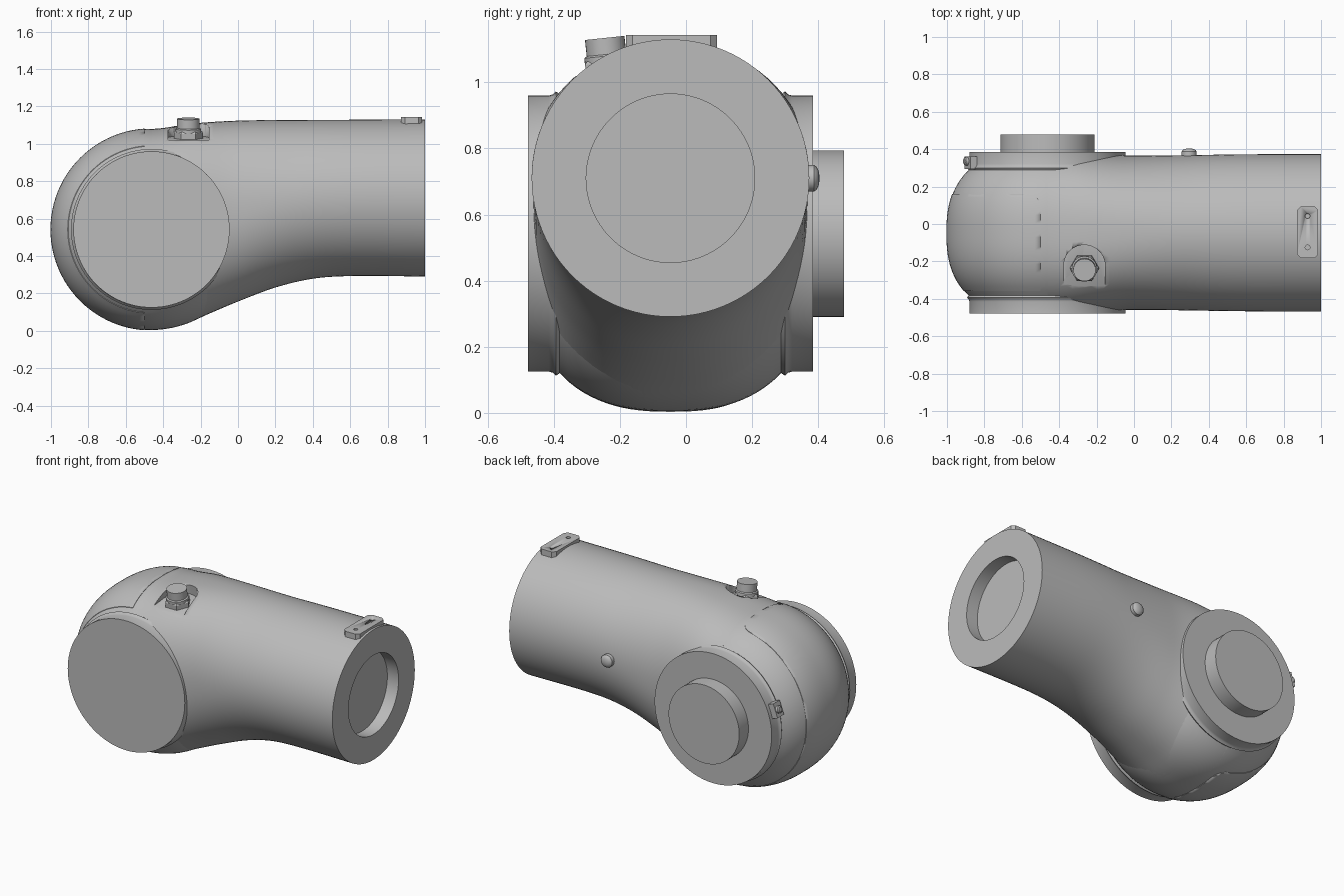
import bpy, bmesh, math
from math import sin, cos, pi
from mathutils import Matrix, Vector

if "Cube" in bpy.data.objects:
    bpy.data.objects.remove(bpy.data.objects["Cube"], do_unlink=True)

grey = bpy.data.materials.new("light_grey")
grey.use_nodes = True
grey.diffuse_color = (0.5, 0.5, 0.5, 1)
grey.node_tree.nodes["Principled BSDF"].inputs["Base Color"].default_value = (0.5, 0.5, 0.5, 1)

MID_Y = -0.047                           # middle plane of the joint and tube
JX, JZ, JR = -0.4625, 0.5425, 0.5375     # joint axis and bulge radius
BULGE_W, BULGE_N = 0.46, 2.5             # bulge half width and squareness


def finish(name, bm, angle=30):
    bmesh.ops.recalc_face_normals(bm, faces=bm.faces)
    me = bpy.data.meshes.new(name)
    bm.to_mesh(me)
    bm.free()
    ob = bpy.data.objects.new(name, me)
    bpy.context.collection.objects.link(ob)
    me.materials.append(grey)
    bpy.ops.object.select_all(action='DESELECT')
    ob.select_set(True)
    bpy.context.view_layer.objects.active = ob
    bpy.ops.object.shade_smooth_by_angle(angle=math.radians(angle))
    return ob


def skin(bm, rings):
    """Join equal closed rings of points and cap both ends."""
    vs = [[bm.verts.new(p) for p in r] for r in rings]
    n = len(vs[0])
    for a, b in zip(vs, vs[1:]):
        for i in range(n):
            bm.faces.new((a[i], a[(i + 1) % n], b[(i + 1) % n], b[i]))
    bm.faces.new(vs[0])
    bm.faces.new(vs[-1])
    return bm


def turned(name, profile, matrix=Matrix(), n=32):
    """Lathe (radius, height) pairs about local z."""
    rings = [[matrix @ Vector((r * cos(2 * pi * i / n), r * sin(2 * pi * i / n), h))
              for i in range(n)] for r, h in profile]
    return finish(name, skin(bmesh.new(), rings))


def prism(name, outline, z0, z1, matrix=Matrix()):
    rings = [[matrix @ Vector((x, y, z)) for x, y in outline] for z in (z0, z1)]
    return finish(name, skin(bmesh.new(), rings))


def carve(target, cutter, operation='DIFFERENCE', keep=False):
    mod = target.modifiers.new("cut", 'BOOLEAN')
    mod.operation, mod.solver, mod.object = operation, 'EXACT', cutter
    bpy.context.view_layer.objects.active = target
    bpy.ops.object.modifier_apply(modifier=mod.name)
    if not keep:
        bpy.data.objects.remove(cutter, do_unlink=True)


def arc(cx, cy, r, a0, a1, n=10):
    return [(cx + r * cos(a0 + (a1 - a0) * i / n), cy + r * sin(a0 + (a1 - a0) * i / n))
            for i in range(n + 1)]


def along_y(x, y, z):
    return Matrix.Translation((x, y, z)) @ Matrix.Rotation(-pi / 2, 4, 'X')


def smooth(x, a, b):
    t = min(max((x - a) / (b - a), 0), 1)
    return t * t * (3 - 2 * t)


def curve(x, pts):
    """Smooth interpolation through (x, value) points."""
    for i in range(len(pts) - 1):
        if x <= pts[i + 1][0]:
            break
    p = [pts[min(max(j, 0), len(pts) - 1)] for j in range(i - 1, i + 3)]
    h = p[2][0] - p[1][0]
    m1 = (p[2][1] - p[0][1]) / (p[2][0] - p[0][0]) * h if i > 0 else 0
    m2 = (p[3][1] - p[1][1]) / (p[3][0] - p[1][0]) * h
    t = (x - p[1][0]) / h
    return ((1 + 2 * t) * (1 - t) ** 2 * p[1][1] + t * (1 - t) ** 2 * m1
            + t * t * (3 - 2 * t) * p[2][1] + t * t * (t - 1) * m2)


def bulge(y):
    return JR * (1 - (abs(y) / BULGE_W) ** BULGE_N) ** (1 / BULGE_N)


# Joint housing: bulged drum with a flat flange at each end
half = [(0.4175, -0.431), (0.4175, -0.368), (0.421, -0.356), (0.43, -0.347)]
steps = [-0.335 + 0.67 * i / 28 for i in range(29)]
drum = half + [(bulge(y), y) for y in steps] + [(r, -h) for r, h in reversed(half)]
housing = turned("joint_housing", drum, along_y(JX, MID_Y, JZ), 96)

# Arm tube: loft from the drum section to a round tube with a bored end
TOP = [(JX, 1.08), (-0.25, 1.108), (0, 1.124), (0.4, 1.128), (1, 1.13)]
BOTTOM = [(JX, 0.005), (-0.3, 0.03), (-0.15, 0.094), (0, 0.157), (0.2, 0.232),
          (0.4, 0.279), (0.6, 0.293), (1, 0.291)]
SEG = 96


def section(x):
    top, bot = curve(x, TOP), curve(x, BOTTOM)
    k = smooth(x, JX, 0)
    w = BULGE_W * (1 - k) + (0.412 + 0.008 * smooth(x, 0, 0.7)) * k
    e = 2 / (BULGE_N + (2 - BULGE_N) * smooth(x, JX, 0.35))
    ring = []
    for i in range(SEG):
        c, s = cos(2 * pi * i / SEG), sin(2 * pi * i / SEG)
        y = math.copysign(min(w * abs(c) ** e, 0.424), c)
        z = math.copysign((top - bot) / 2 * abs(s) ** e, s)
        ring.append((x, MID_Y + y, (top + bot) / 2 + z))
    return ring


def bore(x):
    return [(x, MID_Y + 0.255 * cos(2 * pi * i / SEG), 0.71 + 0.255 * sin(2 * pi * i / SEG))
            for i in range(SEG)]


xs = [JX + (1 - JX) * i / 44 for i in range(45)]
tube = finish("arm_tube", skin(bmesh.new(), [section(x) for x in xs] + [bore(1), bore(0.92)]))

# Round boss on the back flange
turned("rear_boss", [(0.252, 0.37), (0.252, 0.478)], along_y(JX, 0, JZ), 64)

# Thin end cover with a rounded corner
cover = turned("end_cover", [(bulge(y) + 0.003, y) for y in steps[1:-1]],
               along_y(JX, MID_Y, JZ), 96)
outline = [(-1.2, -0.6), (-0.5, -0.6)] + arc(-0.57, 0.09, 0.07, 0, pi / 2) + [(-1.2, 0.16)]
carve(cover, prism("cover_block", outline, -0.2, 1.4), 'INTERSECT')

# Arched pocket and the valve standing in it
tilt = Matrix.Translation((-0.265, -0.235, 1.03)) @ Matrix.Rotation(math.radians(6), 4, 'X')
pocket = prism("pocket_cutter", [(-0.11, -0.125), (0.11, -0.125)] + arc(0, 0.02, 0.11, 0, pi, 20),
               0, 0.3, tilt)
carve(housing, pocket, keep=True)
carve(tube, pocket)
turned("valve_nut", [(0.078, -0.03), (0.078, 0.03), (0.07, 0.04)], tilt, 6)
turned("valve_cap", [(0.068, 0.03), (0.068, 0.05), (0.06, 0.055), (0.06, 0.105)], tilt)

# Top plate with two screw holes
c = 0.02
x0, x1, y0, y1 = 0.872, 0.985, -0.182, 0.094
plate = prism("top_plate", [(x0 + c, y0), (x1 - c, y0), (x1, y0 + c), (x1, y1 - c),
                            (x1 - c, y1), (x0 + c, y1), (x0, y1 - c), (x0, y0 + c)], 1.07, 1.143)
for y in (-0.125, 0.042):
    carve(plate, turned("hole_cutter", [(0.013, 1.128), (0.013, 1.2)],
                        Matrix.Translation((0.928, y, 0)), 16))

# Domed button on the back of the tube
turned("rear_button", [(0.04, -0.03), (0.04, 0.018), (0.034, 0.026), (0.02, 0.032), (0.006, 0.034)],
       along_y(0.295, 0.37, 0.71))

# Small lug and screw beside the back flange
lug = Matrix.Translation((-0.862, 0.335, 0.685)) @ Matrix.Rotation(math.radians(-70), 4, 'Y')
prism("rear_lug", [(-0.045, -0.04), (0.045, -0.04), (0.045, 0.025), (-0.045, 0.025)],
      -0.04, 0.03, lug)
turned("lug_screw", [(0.022, 0.02), (0.022, 0.045), (0.015, 0.05)], lug, 16)
